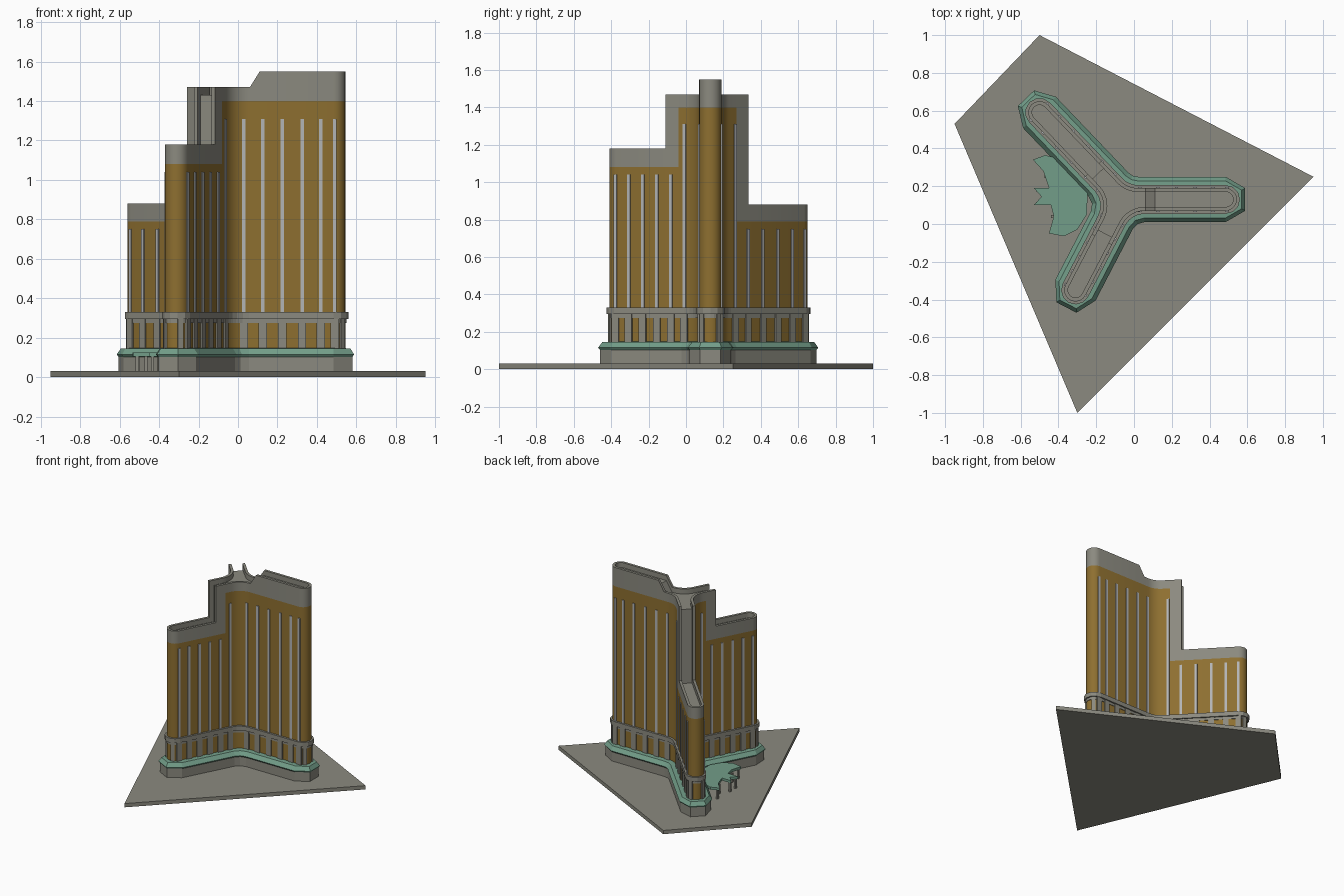
import bpy, bmesh, math
from mathutils import Vector

if "Cube" in bpy.data.objects:
    bpy.data.objects.remove(bpy.data.objects["Cube"])

def material(name, rgb):
    m = bpy.data.materials.new(name)
    m.diffuse_color = (*rgb, 1)
    m.use_nodes = True
    m.node_tree.nodes["Principled BSDF"].inputs["Base Color"].default_value = m.diffuse_color
    return m

GREY = material("warm grey concrete", (.26, .255, .215))
GOLD = material("gold glass", (.27, .16, .03))
GREEN = material("pale green roof", (.17, .34, .25))
PALE = material("pale strip", (.45, .46, .47))

CENTRE = Vector((-.06, .13))
EAST, NORTHWEST, SOUTHWEST = 0, 1, 2
ANGLE = [0, math.radians(133.7), math.radians(242.5)]
LENGTH = [.545, .637, .541]          # centre to the middle of each rounded tip
W, FILLET = .06, .13                 # wing half width, inner corner radius
BREAKS = [(.12, .17), (.138, .225), (.16, .24)]

def polar(a, r=1):
    return Vector((math.cos(a), math.sin(a))) * r

def place(i, d, s):
    """Point at distance d along wing i, s to its left."""
    return CENTRE + polar(ANGLE[i], d) + polar(ANGLE[i] + math.pi / 2, s)

def tip(i, r, n):
    c = place(i, LENGTH[i], 0)
    return [(i, LENGTH[i], c + polar(ANGLE[i] - math.pi / 2 + math.pi * k / n, r)) for k in range(n + 1)]

def outline(r, cut=(None, None, None), n_tip=10, n_fil=8, breaks=False):
    """Three-winged plan as (wing, distance, point); cut squares a wing off early."""
    R, out = FILLET + W - r, []
    for i in range(3):
        if cut[i]:
            out += [(i, cut[i], place(i, cut[i], -r)), (i, cut[i], place(i, cut[i], r))]
        else:
            bs = BREAKS[i] if breaks else ()
            out += [(i, b, place(i, b, -r)) for b in bs]
            out += tip(i, r, n_tip)
            out += [(i, b, place(i, b, r)) for b in reversed(bs)]
        a, b = ANGLE[i], ANGLE[(i + 1) % 3] + (2 * math.pi if i == 2 else 0)
        c = CENTRE + polar((a + b) / 2, (r + R) / math.sin((b - a) / 2))
        for k in range(n_fil + 1):
            t = a + 1.5 * math.pi + (b - a - math.pi) * k / n_fil
            out.append((i, 0, c + polar(t, R)))
    return out

def pts(o):
    return [p for _, _, p in o]

def make(name, bm, mat, smooth=False):
    bmesh.ops.remove_doubles(bm, verts=bm.verts, dist=1e-5)
    bmesh.ops.recalc_face_normals(bm, faces=bm.faces)
    me = bpy.data.meshes.new(name)
    bm.to_mesh(me)
    bm.free()
    me.materials.append(mat)
    ob = bpy.data.objects.new(name, me)
    bpy.context.collection.objects.link(ob)
    if smooth:
        bpy.ops.object.select_all(action='DESELECT')
        ob.select_set(True)
        bpy.context.view_layer.objects.active = ob
        bpy.ops.object.shade_smooth_by_angle(angle=math.radians(35))
    return ob

def loft(bm, rings):
    """Closed solid through rings of 3D points."""
    vs = [[bm.verts.new(p) for p in ring] for ring in rings]
    n = len(vs[0])
    for a, b in zip(vs, vs[1:]):
        for k in range(n):
            bm.faces.new((a[k], a[(k + 1) % n], b[(k + 1) % n], b[k]))
    bm.faces.new(vs[0][::-1])
    bm.faces.new(vs[-1])

def prism(bm, plan, z0, z1):
    tops = z1 if isinstance(z1, list) else [z1] * len(plan)
    loft(bm, [[(p.x, p.y, z0) for p in plan], [(p.x, p.y, z) for p, z in zip(plan, tops)]])

def prism_object(name, plan, z0, z1, mat, smooth=False):
    bm = bmesh.new()
    prism(bm, plan, z0, z1)
    return make(name, bm, mat, smooth)

def gold_top(i, mid):
    return 1.4 if i == EAST or mid < BREAKS[i][0] else (0, .79, 1.08)[i]

def grey_top(i, mid, d):
    if i == EAST:
        return 1.47 + .08 * min(1, max(0, (d - .12) / .05))
    return 1.47 if mid < BREAKS[i][1] else (0, .88, 1.18)[i]

def wall(name, mat, heights):
    """Thin wall round the plan; heights gives bottom, top at both segment ends."""
    outer, inner = outline(W, breaks=True), outline(W - .02, breaks=True)
    faces, n = {}, len(outer)
    for k in range(n):
        j = (k + 1) % n
        (i, d0, a), (i2, d1, b) = outer[k], outer[j]
        if i != i2:                       # fillet end joining the next wing
            i, d0 = i2, 0
        z0, za, zb = heights(i, (d0 + d1) / 2, d0, d1)
        c, d = inner[j][2], inner[k][2]
        lo = [(p.x, p.y, z0) for p in (a, b, c, d)]
        hi = [(p.x, p.y, z) for p, z in zip((a, b, c, d), (za, zb, zb, za))]
        quads = [lo, hi] + [[lo[q], lo[(q + 1) % 4], hi[(q + 1) % 4], hi[q]] for q in range(4)]
        for f in quads:
            key = frozenset(tuple(round(x, 4) for x in p) for p in f)
            if key in faces:              # shared end of two equal segments
                del faces[key]
            else:
                faces[key] = f
    bm = bmesh.new()
    for f in faces.values():
        bm.faces.new([bm.verts.new(p) for p in f])
    make(name, bm, mat, True)

# ground plate
prism_object("ground_plate", [Vector(p) for p in ((-.5, 1), (-.95, .53), (-.3, -1), (.95, .25))], 0, .03, GREY)

# base storey and its bevelled green roof
prism_object("base_storey", pts(outline(.11, n_tip=3, n_fil=2)), .03, .105, GREY)
bm = bmesh.new()
loft(bm, [[(p.x, p.y, z) for p in pts(outline(r, n_tip=3, n_fil=2))]
          for r, z in ((.108, .10), (.12, .115), (.098, .145), (.06, .147))])
make("base_roof", bm, GREEN)

# gold walls and grey parapet that follows the steps
wall("gold_walls", GOLD, lambda i, m, a, b: (.1, gold_top(i, m), gold_top(i, m)))
wall("parapet", GREY, lambda i, m, a, b: (gold_top(i, m), grey_top(i, m, a), grey_top(i, m, b)))

# recessed roofs, stacked as terraces
r = W - .019
prism_object("low_roof", pts(outline(r)), .7, .84, GREY)
prism_object("middle_roof", pts(outline(r, (None, .19, None))), .84, 1.14, GREY)
prism_object("core_roof", pts(outline(r, (None, .19, .205))), 1.14, 1.43, GREY)
bm = bmesh.new()
prism(bm, [place(0, .12, -r), place(0, .17, -r), place(0, .17, r), place(0, .12, r)], 1.4, [1.43, 1.51, 1.51, 1.43])
prism(bm, [place(0, .17, -r)] + pts(tip(0, r, 10)) + [place(0, .17, r)], 1.4, 1.51)
make("east_roof", bm, GREY)

# belt course and lintel above the lower storey
prism_object("belt_course", pts(outline(.076, n_tip=6, n_fil=4)), .295, .33, GREY)
prism_object("lintel", pts(outline(.064)), .275, .3, GREY)

def plate(bm, centre, a, width, out, z0, z1):
    """Upright plate on a wall at centre, facing angle a."""
    n, t = polar(a), polar(a + math.pi / 2, width / 2)
    prism(bm, [centre - n * .01 - t, centre + n * out - t, centre + n * out + t, centre - n * .01 + t], z0, z1)

# vertical strips with pilasters below
strips, piers = bmesh.new(), bmesh.new()
ROWS = [((.09, .185, .285, .385, .48, .55), 1.31),
        ((.22, .33, .44, .547, .64), .75),
        ((.205, .29, .375, .46, .54), 1.04)]
for i, (ds, top) in enumerate(ROWS):
    spots = [(d, top) for d in ds] + ([(.125, 1.31)] if i else [])
    for side in (-1, 1):
        face = ANGLE[i] + side * math.pi / 2
        for d, z in spots:
            p = place(i, d, side * W)
            plate(strips, p, face, .018, .006, .32, z)
            plate(piers, p, face, .042, .008, .14, .3)
        a = ANGLE[i] + side * math.radians(45)
        plate(piers, place(i, LENGTH[i], 0) + polar(a, W), a, .03, .007, .14, .3)
make("window_strips", strips, PALE)
make("pilasters", piers, GREY)

# entrance canopy with posts
canopy = [(-.47, .365), (-.535, .34), (-.48, .28), (-.45, .19), (-.53, .19), (-.49, .145), (-.53, .1),
          (-.44, .1), (-.425, .04), (-.45, -.05), (-.37, -.065), (-.3, -.03), (-.25, .05),
          (-.245, .17), (-.3, .27), (-.38, .34)]
prism_object("entrance_canopy", [Vector(p) for p in canopy], .105, .125, GREEN)
bm = bmesh.new()
for x, y in ((-.505, .33), (-.465, .25), (-.51, .18), (-.51, .11), (-.43, .04), (-.43, -.04)):
    plate(bm, Vector((x, y)), 0, .015, .005, .03, .105)
make("canopy_posts", bm, GREY)
